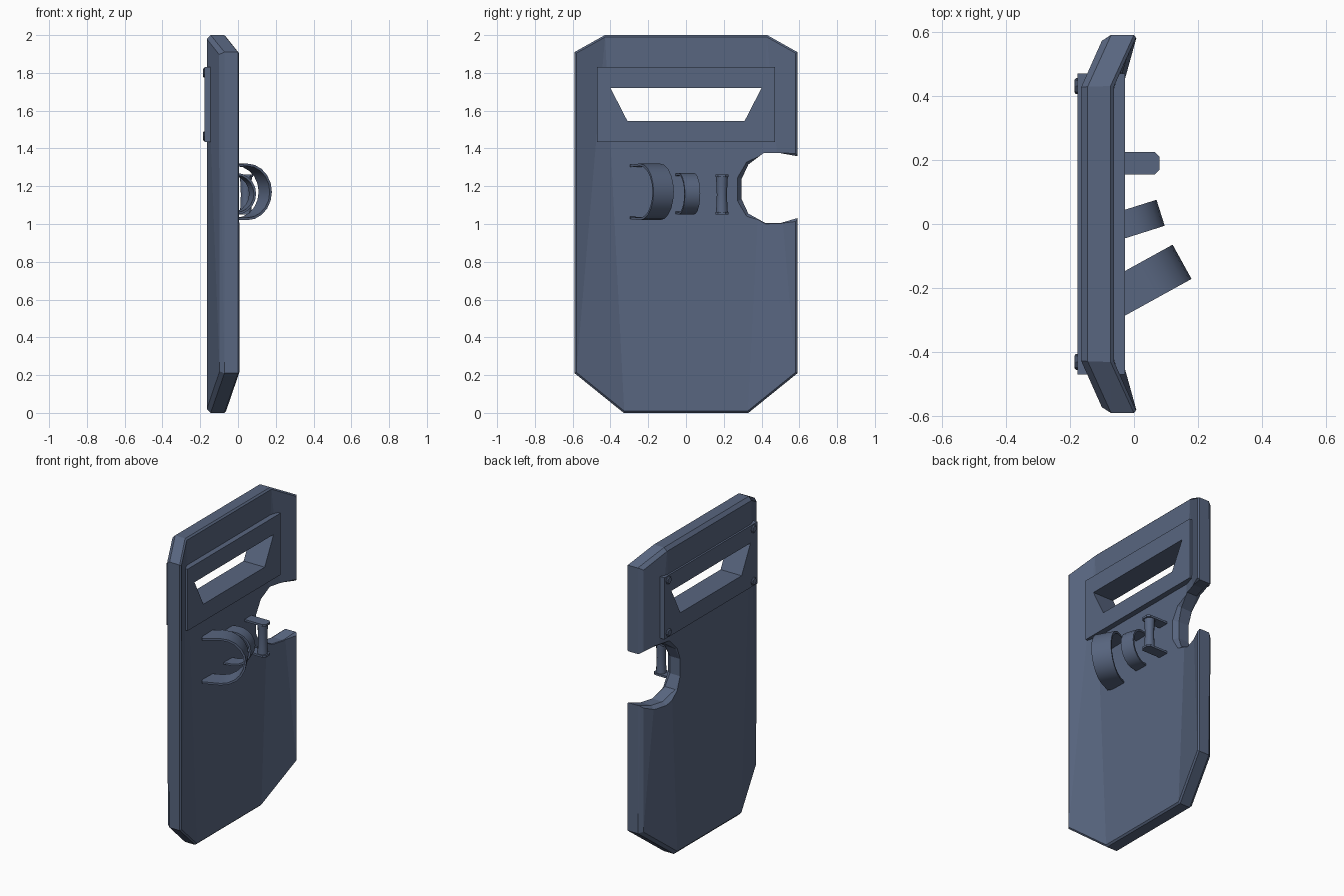
import bpy, bmesh, math
from mathutils import Vector

if "Cube" in bpy.data.objects:
    bpy.data.objects.remove(bpy.data.objects["Cube"])

mat = bpy.data.materials.new("slate_blue")
mat.diffuse_color = (0.098, 0.132, 0.215, 1)
mat.use_nodes = True
mat.node_tree.nodes["Principled BSDF"].inputs["Base Color"].default_value = mat.diffuse_color


def finish(name, bm, smooth=None):
    bmesh.ops.recalc_face_normals(bm, faces=bm.faces)
    me = bpy.data.meshes.new(name)
    bm.to_mesh(me)
    bm.free()
    me.materials.append(mat)
    ob = bpy.data.objects.new(name, me)
    bpy.context.collection.objects.link(ob)
    if smooth:
        bpy.ops.object.select_all(action='DESELECT')
        ob.select_set(True)
        bpy.context.view_layer.objects.active = ob
        bpy.ops.object.shade_smooth_by_angle(angle=math.radians(smooth))
    return ob


def loft(name, rings, smooth=None):
    """Skin equal-length closed rings and cap both ends."""
    bm = bmesh.new()
    vs = [[bm.verts.new(p) for p in r] for r in rings]
    n = len(vs[0])
    for a, b in zip(vs, vs[1:]):
        for i in range(n):
            j = (i + 1) % n
            bm.faces.new((a[i], a[j], b[j], b[i]))
    bm.faces.new(vs[0][::-1])
    bm.faces.new(vs[-1])
    return finish(name, bm, smooth)


def cut(ob, cutter):
    m = ob.modifiers.new("cut", 'BOOLEAN')
    m.operation = 'DIFFERENCE'
    m.solver = 'EXACT'
    m.object = cutter
    bpy.context.view_layer.objects.active = ob
    bpy.ops.object.modifier_apply(modifier=m.name)
    bpy.data.objects.remove(cutter)


def box(name, x0, x1, y0, y1, z0, z1):
    return loft(name, [[(x, y0, z0), (x, y1, z0), (x, y1, z1), (x, y0, z1)] for x in (x0, x1)])


def window_cutter(g):
    pts = [(-.40 - g, 1.72 + g), (.40 + g, 1.72 + g), (.31 + g, 1.545 - g), (-.31 - g, 1.545 - g)]
    return loft("window_cutter", [[(x, y, z) for y, z in pts] for x in (-.4, .3)])


# Shield body: flat centre panel with two wings bent back, rim bevelled
outline = [(-.43, 2, 0), (.43, 2, 0), (.59, 1.91, .073), (.59, .21, .073),
           (.33, 0, 0), (-.33, 0, 0), (-.59, .21, .073), (-.59, 1.91, .073)]
bm = bmesh.new()
front = [bm.verts.new((-.165 + d, y, z)) for y, z, d in outline]
back = [bm.verts.new((-.063 + d, y, z)) for y, z, d in outline]
for side in (front, back):
    for idx in ((0, 1, 4, 5), (1, 2, 3, 4), (5, 6, 7, 0)):
        bm.faces.new([side[i] for i in idx])
for i in range(8):
    j = (i + 1) % 8
    bm.faces.new((front[i], front[j], back[j], back[i]))
bmesh.ops.recalc_face_normals(bm, faces=bm.faces)
rims = [[bm.edges.get((s[i], s[(i + 1) % 8])) for i in range(8)] for s in (front, back)]
bmesh.ops.bevel(bm, geom=rims[0], offset=.02, segments=1, affect='EDGES', profile=.5)
bmesh.ops.bevel(bm, geom=[e for e in rims[1] if e.is_valid], offset=.01, segments=1,
                affect='EDGES', profile=.5)
bmesh.ops.triangulate(bm, faces=bm.faces)
shield = finish("shield_body", bm)

# Rounded side notch with flared front and back edges
notch = [(.70, 1.345), (.585, 1.36), (.50, 1.375), (.41, 1.375), (.33, 1.315), (.295, 1.24),
         (.295, 1.13), (.33, 1.055), (.42, 1.005), (.50, 1.005), (.585, 1.03), (.70, 1.045)]
rings = []
for x, s in ((-.30, 1.6), (-.145, 1), (-.073, 1), (.12, 1.9)):
    rings.append([(x + .30 * (y - .36), .45 + (y - .45) * s, 1.19 + (z - 1.19) * s)
                  for y, z in notch])
cut(shield, loft("notch_cutter", rings))
cut(shield, window_cutter(.004))

# Viewing window frame passing through the shield
frame = box("window_frame", -.177, -.028, -.47, .47, 1.435, 1.83)
cut(frame, window_cutter(0))

# Frame bolts at the four corners
for i, (y, z) in enumerate([(a, b) for a in (-.43, .43) for b in (1.465, 1.80)]):
    loft(f"frame_bolt_{i + 1}", [[(x, y + r * math.cos(t * math.pi / 4), z + r * math.sin(t * math.pi / 4))
                                  for t in range(8)]
                                 for x, r in ((-.17, .025), (-.181, .025), (-.186, .019))])


# Curved arm straps
def strap(name, apex, d, radius, width, tail, thick, zc):
    d = Vector((d[0], d[1], 0)).normalized()
    a = Vector((-d.y, d.x, 0))
    c = Vector((apex[0], apex[1], zc)) - d * radius
    prof = [(-tail, -.96, 0)]
    prof += [(0, math.sin(t), math.cos(t)) for t in (math.pi * (k / 10 - .5) for k in range(11))]
    prof += [(-tail, .96, 0)]
    rings = []
    for off, s, co in prof:
        ring = []
        for r, w in ((radius, -1), (radius, 1), (radius - thick, 1), (radius - thick, -1)):
            ring.append(c + d * (off + r * co) + Vector((0, 0, r * s)) + a * (w * width / 2))
        rings.append(ring)
    return loft(name, rings, 40)


strap("forearm_strap", (.15, -.118), (.87, .48), .15, .122, .11, .013, 1.17)
strap("wrist_strap", (.083, .035), (.95, .3), .11, .085, .06, .012, 1.16)

# Hand grip: two chamfered brackets and a waisted bar
for name, z in (("upper", 1.248), ("lower", 1.05)):
    plan = [(-.07, .155), (.065, .155), (.08, .17), (.08, .21), (.065, .225), (-.07, .225)]
    loft(f"{name}_grip_bracket", [[(x, y, h) for x, y in plan] for h in (z, z + .013)])
loft("hand_grip", [[(.042 + r * math.cos(t * math.pi / 6), .19 + r * math.sin(t * math.pi / 6), z)
                    for t in range(12)]
                   for z, r in ((1.055, .032), (1.10, .029), (1.155, .027), (1.21, .029), (1.255, .032))], 40)
